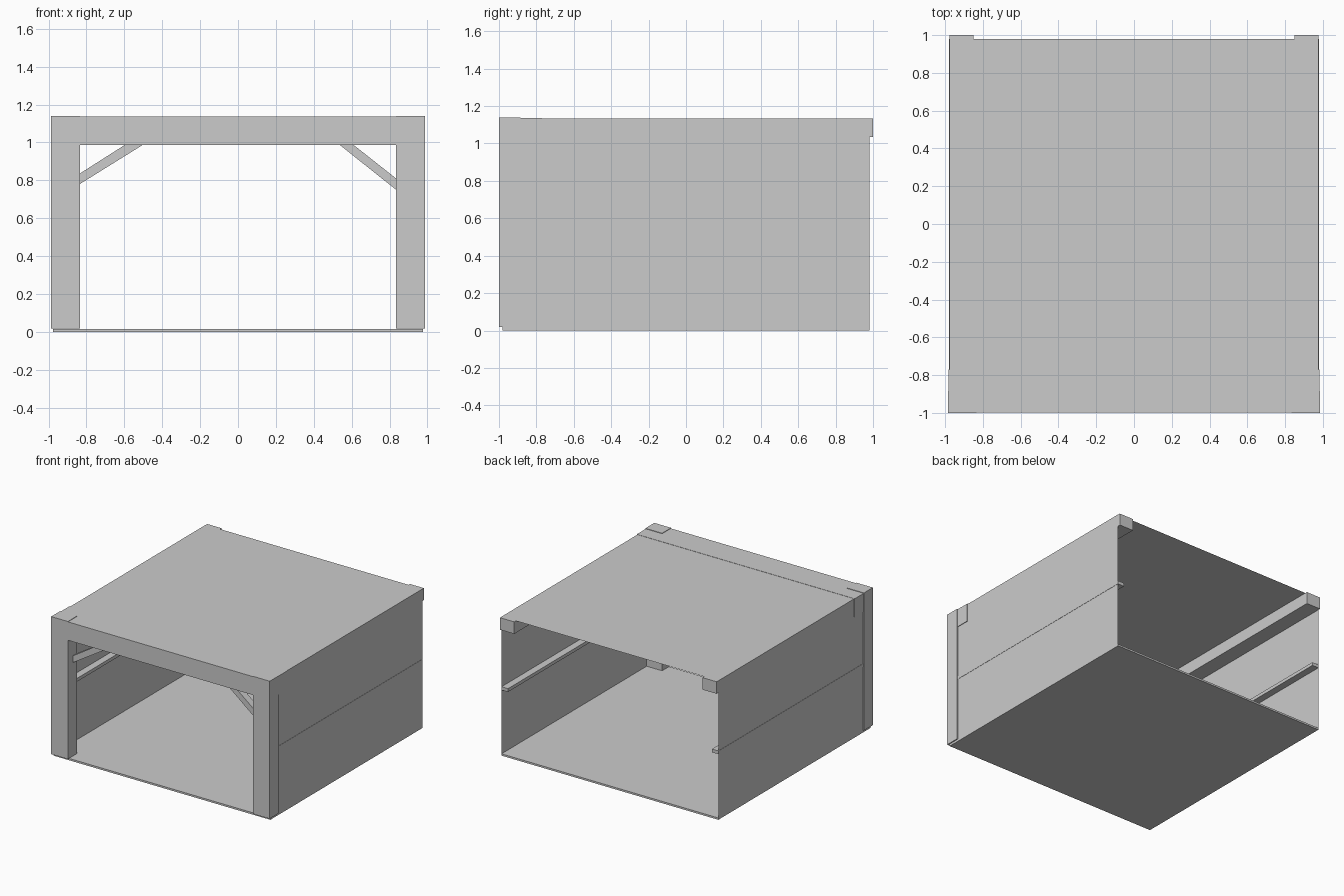
import bpy

if "Cube" in bpy.data.objects:
    bpy.data.objects.remove(bpy.data.objects["Cube"])


def mesh_object(name, verts, faces):
    mesh = bpy.data.meshes.new(name)
    mesh.from_pydata(verts, [], faces)
    mesh.update()
    obj = bpy.data.objects.new(name, mesh)
    bpy.context.collection.objects.link(obj)
    return obj


def box(name, x, y, z):
    """Box from (min, max) ranges on each axis."""
    return prism(name, [(x[0], z[0]), (x[1], z[0]), (x[1], z[1]), (x[0], z[1])], y)


def prism(name, profile, y):
    """Extrude a counter-clockwise XZ profile along y."""
    n = len(profile)
    verts = [(px, yy, pz) for yy in y for px, pz in profile]
    faces = [tuple(range(n)), tuple(reversed(range(n, 2 * n)))]
    faces += [(i, i + n, (i + 1) % n + n, (i + 1) % n) for i in range(n)]
    return mesh_object(name, verts, faces)


def span(side, inner, outer):
    return tuple(sorted((side * inner, side * outer)))


X, Y, TOP = 0.978, 0.98, 1.134

# Thin shell: floor slab, ceiling sheet and side wall sheets
box("floor", (-X, X), (-Y, Y), (0, 0.015))
mesh_object("ceiling", [(-X, -Y, TOP), (X, -Y, TOP), (X, Y, TOP), (-X, Y, TOP)], [(0, 1, 2, 3)])
for side, label in ((-1, "left"), (1, "right")):
    x = side * X
    mesh_object(label + "_wall", [(x, -Y, 0), (x, Y, 0), (x, Y, TOP), (x, -Y, TOP)],
                [(0, 1, 2, 3) if side > 0 else (3, 2, 1, 0)])

    # Front post, ceiling beam and wall rail on each side
    box(label + "_front_post", span(side, 0.835, 0.986), (-1, -0.885), (0.018, 1.14))
    box(label + "_ceiling_beam", span(side, 0.85, 0.977), (-0.9, 1), (1.035, 1.133))
    box(label + "_wall_rail", span(side, 0.92, 0.98), (-0.9, Y), (0.535, 0.562))

# Front lintel across the posts
box("front_lintel", (-0.983, 0.983), (-0.998, -0.77), (0.986, 1.136))

# Diagonal braces, slightly different on each side, ends buried in the timber
prism("left_brace", [(-0.86, 0.765), (-0.49, 0.995), (-0.585, 0.995), (-0.86, 0.82)], (-0.937, -0.88))
prism("right_brace", [(0.86, 0.73), (0.86, 0.79), (0.60, 0.995), (0.527, 0.995)], (-0.937, -0.88))
